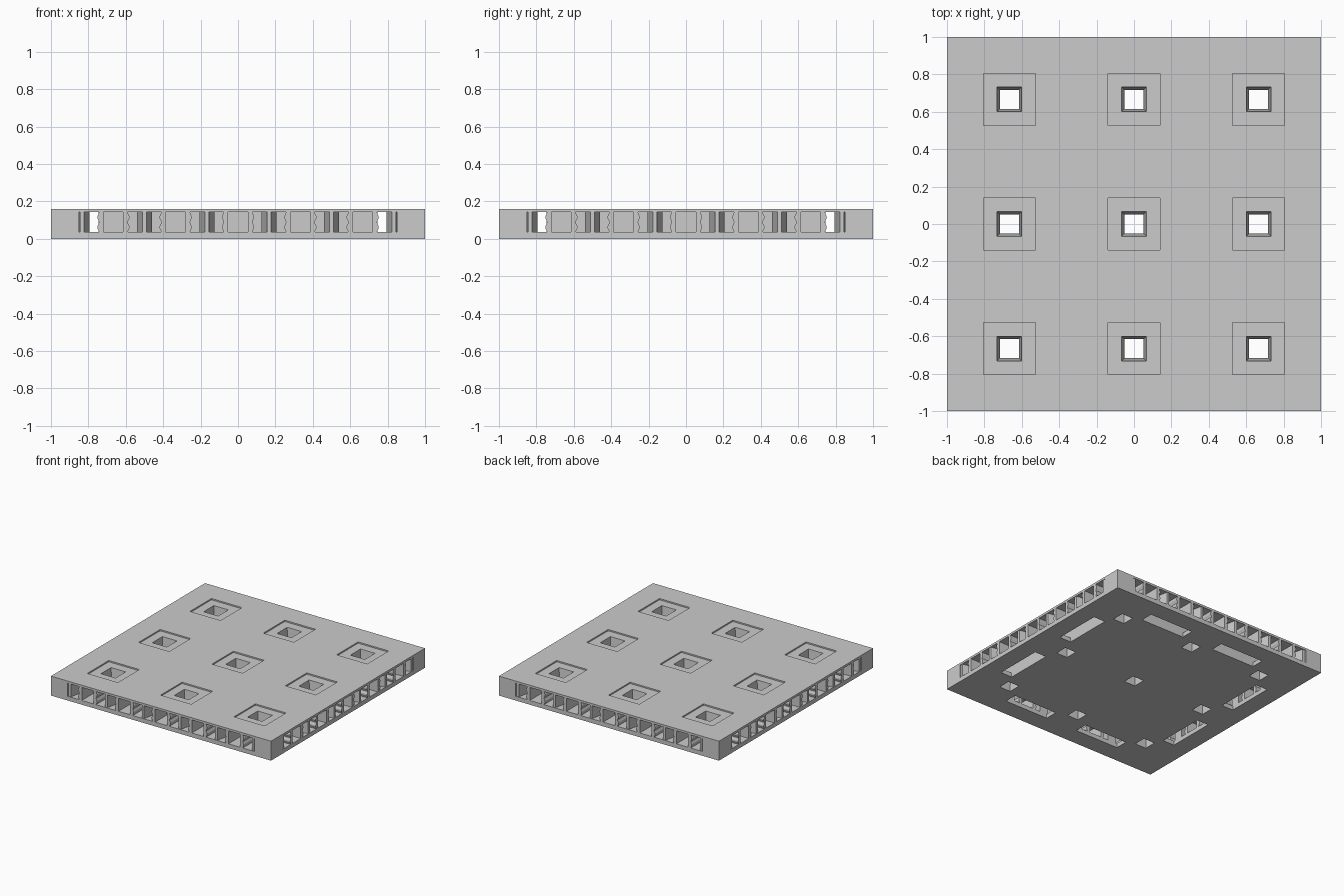
import bpy, bmesh, math

if "Cube" in bpy.data.objects:
    bpy.data.objects.remove(bpy.data.objects["Cube"])

grey = bpy.data.materials.new("plain grey")
grey.use_nodes = True
colour = (0.6, 0.6, 0.6, 1)
grey.diffuse_color = colour
grey.node_tree.nodes["Principled BSDF"].inputs["Base Color"].default_value = colour

H = 0.16                  # slab height
LOW, HIGH = 0.035, 0.142  # floor top and ceiling of the hollow
IN, OUT = 0.745, 0.85     # walls of the channel behind the rim


def loft(bm, a, b):
    """Closed solid between two matching loops of points."""
    va, vb = [bm.verts.new(p) for p in a], [bm.verts.new(p) for p in b]
    bm.faces.new(va)
    bm.faces.new(vb[::-1])
    n = len(va)
    for i in range(n):
        bm.faces.new((va[i], vb[i], vb[(i + 1) % n], va[(i + 1) % n]))


def square(x, y, rx, ry, z):
    return [(x + sx * rx, y + sy * ry, z) for sx, sy in ((-1, -1), (1, -1), (1, 1), (-1, 1))]


def box(bm, x, y, rx, ry, z0, z1):
    loft(bm, square(x, y, rx, ry, z0), square(x, y, rx, ry, z1))


def finish(bm, name):
    bmesh.ops.recalc_face_normals(bm, faces=bm.faces)
    mesh = bpy.data.meshes.new(name)
    bm.to_mesh(mesh)
    bm.free()
    mesh.materials.append(grey)
    obj = bpy.data.objects.new(name, mesh)
    bpy.context.collection.objects.link(obj)
    return obj


def turn(p, k):
    """Turn a point by k quarter turns about z."""
    x, y, z = p
    for _ in range(k):
        x, y = -y, x
    return (x, y, z)


def cut(body, bm):
    cutter = finish(bm, "cutter")
    cutter.hide_render = True
    mod = body.modifiers.new("cut", 'BOOLEAN')
    mod.operation, mod.solver, mod.object = 'DIFFERENCE', 'EXACT', cutter
    bpy.context.view_layer.objects.active = body
    bpy.ops.object.modifier_apply(modifier=mod.name)
    bpy.data.objects.remove(cutter)


# Slab
bm = bmesh.new()
box(bm, 0, 0, 1, 1, 0, H)
slab = finish(bm, "slab")

# Channels behind the rim, one pair per direction
mid, half = (IN + OUT) / 2, (OUT - IN) / 2
for along_x in (True, False):
    bm = bmesh.new()
    for s in (-1, 1):
        if along_x:
            box(bm, 0, s * mid, OUT, half, LOW, HIGH)
        else:
            box(bm, s * mid, 0, half, OUT, LOW, HIGH)
    cut(slab, bm)

# Rim openings: plain ones alternate with wavy-sided ones
STEPS = 10
levels = [LOW + (HIGH - LOW) * i / STEPS for i in range(STEPS + 1)]


def side(x, s, wavy):
    """Points up one side of an opening."""
    if not wavy:
        return [(x, LOW), (x, HIGH)]
    return [(x + s * 0.005 * math.cos(4 * math.pi * i / STEPS), z) for i, z in enumerate(levels)]


for k in range(4):
    bm = bmesh.new()
    for i in range(-5, 6):
        c, odd = i / 6, i % 2 == 1
        r = 0.085 if odd else 0.053
        left = side(max(c - r, -OUT), -1, odd and i != -5)
        right = side(min(c + r, OUT), 1, odd and i != 5)
        loop = left + right[::-1]
        loft(bm, [turn((x, -1.02, z), k) for x, z in loop],
             [turn((x, -0.82, z), k) for x, z in loop])
    cut(slab, bm)

# Long slots in the underside
bm = bmesh.new()
for s in (-1, 1):
    for t in (-1, 1):
        box(bm, t * 0.345, s * mid, 0.2, half, -0.02, 0.06)
        box(bm, s * mid, t * 0.345, half, 0.2, -0.02, 0.06)
cut(slab, bm)

# Shallow square recesses, then tapered holes through them
spots = [(x * 2 / 3, y * 2 / 3) for x in (-1, 0, 1) for y in (-1, 0, 1)]
bm = bmesh.new()
for x, y in spots:
    box(bm, x, y, 0.139, 0.139, H - 0.011, H + 0.02)
cut(slab, bm)
bm = bmesh.new()
for x, y in spots:
    loft(bm, square(x, y, 0.049, 0.049, -0.02), square(x, y, 0.068, 0.068, H + 0.01))
cut(slab, bm)

# Wedge posts inside the wavy openings
bm = bmesh.new()
for k in range(4):
    for i in range(-5, 6, 2):
        c = i / 6
        plan = [(c - 0.011, -0.995), (c + 0.011, -0.995),
                (c + 0.04, -OUT - 0.005), (c - 0.04, -OUT - 0.005)]
        plan = [(max(-OUT - 0.002, min(OUT + 0.002, x)), y) for x, y in plan]
        loft(bm, [turn((x, y, LOW - 0.002), k) for x, y in plan],
             [turn((x, y, HIGH + 0.002), k) for x, y in plan])
finish(bm, "rim_posts")
